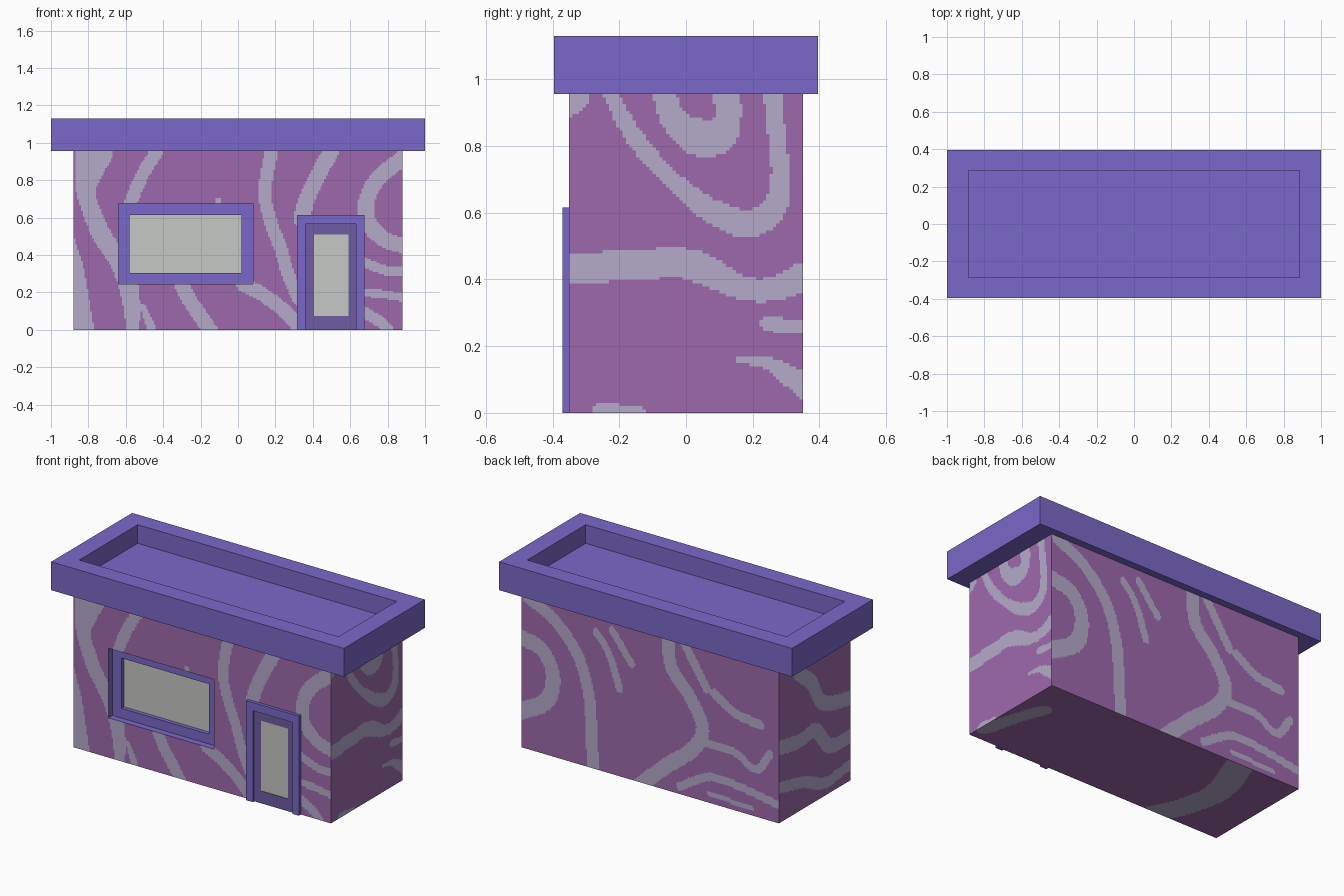
import bpy, bmesh, math
from mathutils import Vector

if "Cube" in bpy.data.objects:
    bpy.data.objects.remove(bpy.data.objects["Cube"])


def material(name, rgb):
    m = bpy.data.materials.new(name)
    lin = [((c / 255 + 0.055) / 1.055) ** 2.4 for c in rgb]
    m.diffuse_color = (*lin, 1)
    m.use_nodes = True
    m.node_tree.nodes["Principled BSDF"].inputs["Base Color"].default_value = m.diffuse_color
    return m


TRIM = material("violet trim", (122, 104, 200))
WALL = material("plum wall", (157, 105, 172))
STRIPE = material("pale lavender stripe", (181, 170, 202))
DOOR = material("dark violet door", (110, 92, 163))
GLASS = material("grey glass", (198, 200, 197))


def finish(name, bm, mats):
    me = bpy.data.meshes.new(name)
    bm.to_mesh(me)
    bm.free()
    for m in mats:
        me.materials.append(m)
    ob = bpy.data.objects.new(name, me)
    bpy.context.collection.objects.link(ob)
    return ob


def stepped(name, loops, mats, bottom=False):
    """Bridge a chain of four-corner loops; the last loop is capped with the last material."""
    bm = bmesh.new()
    rings = [[bm.verts.new(p) for p in lp] for lp in loops]
    for a, b in zip(rings, rings[1:]):
        for i in range(4):
            j = (i + 1) % 4
            bm.faces.new((a[i], a[j], b[j], b[i]))
    bm.faces.new(rings[-1]).material_index = len(mats) - 1
    if bottom:
        bm.faces.new(rings[0][::-1])
    return finish(name, bm, mats)


def front_rect(x0, x1, z0, z1, y):
    return [(x0, y, z0), (x1, y, z0), (x1, y, z1), (x0, y, z1)]


def flat_rect(hx, hy, z):
    return [(-hx, -hy, z), (hx, -hy, z), (hx, hy, z), (-hx, hy, z)]


HX, HY, H = 0.88, 0.35, 0.955
WIN = (-0.64, 0.08, 0.245, 0.675)

# Painted stripes: (radius, centre line points), a point may add its own radius
FRONT = [
    (.05, [(-.765, .96, .10), (-.80, .83, .07), (-.81, .72), (-.74, .53), (-.64, .37), (-.58, .21), (-.56, 0, .035)]),
    (.05, [(-.90, .50, .02), (-.875, .32), (-.85, 0, .08)]),
    (.035, [(-.43, .96), (-.51, .83), (-.58, .67)]),
    (.025, [(-.51, .13, .015), (-.46, 0)]),
    (.04, [(-.30, .24), (-.26, .16), (-.15, 0)]),
    (.035, [(.18, .96), (.145, .75), (.17, .59), (.23, .43), (.27, .29), (.33, .16)]),
    (.038, [(.03, .24), (.13, .19), (.25, .10), (.33, .01)]),
    (.043, [(.50, .96), (.43, .83), (.365, .69), (.34, .59)]),
    (.043, [(.87, .91), (.75, .81), (.685, .68), (.705, .56), (.79, .48), (.89, .45)]),
    (.025, [(.66, .37), (.78, .32), (.89, .31)]),
    (.022, [(.66, .20), (.78, .19), (.89, .17)]),
    (.03, [(.66, .10), (.75, .05), (.80, 0)]),
    (.014, [(-.11, .69), (-.10, .69)]),
]
RIGHT = [
    (.04, [(-.07, .96, .033), (-.03, .87), (.04, .825, .055), (.11, .825), (.125, .89), (.123, .96)]),
    (.027, [(-.228, .96, .02), (-.16, .835), (-.05, .705), (.07, .61, .035), (.185, .567, .042), (.265, .615, .036),
            (.282, .714), (.27, .85), (.258, .96)]),
    (.045, [(-.36, .435), (-.17, .44), (-.02, .45), (.07, .423), (.16, .378, .036), (.25, .37, .036), (.36, .41)]),
    (.022, [(.245, .265), (.36, .255)]),
    (.02, [(.16, .16, .01), (.25, .145), (.36, .08, .04)]),
    (.02, [(-.26, .01), (-.14, 0)]),
    (.035, [(-.36, .92), (-.325, .94)]),
]
BACK = [
    (.05, [(.89, .68), (.74, .64), (.665, .50), (.71, .33), (.89, .22)]),
    (.04, [(.84, .94), (.66, .85), (.50, .68), (.42, .45), (.40, .20), (.39, 0)]),
    (.025, [(.37, .85), (.28, .735), (.21, .54)]),
    (.025, [(.26, .89), (.127, .716)]),
    (.045, [(-.12, .96), (-.145, .77), (-.27, .62), (-.36, .45), (-.29, .30), (-.10, .14), (.07, -.02)]),
    (.03, [(-.22, .96), (-.29, .85), (-.387, .70)]),
    (.03, [(-.44, .683), (-.58, .60), (-.75, .575)]),
    (.025, [(-.37, .365), (-.58, .357), (-.72, .29), (-.82, .41)]),
    (.025, [(-.20, .047), (-.41, .16), (-.61, .155), (-.89, .11)]),
    (.015, [(-.40, .06), (-.70, .04)]),
]
LEFT = [
    (.045, [(.20, .96), (.17, .87), (.025, .74), (-.055, .60), (-.20, .537), (-.36, .51)]),
    (.045, [(.36, .465), (.14, .43), (0, .44), (-.15, .29), (-.36, .27)]),
    (.035, [(.36, .22), (.10, .16), (-.10, .08), (-.36, .10)]),
]
BASE = [
    (.085, [(-.46, .36), (-.56, .06), (-.53, -.18), (-.45, -.36)]),
    (.05, [(.85, -.25), (.80, -.05), (.74, .11)]),
]


def samples(radius, pts):
    """Catmull-Rom points along a stripe, each with its own radius."""
    p = [Vector((*q, radius)[:3] if len(q) == 2 else q) for q in pts]
    p = [2 * p[0] - p[1]] + p + [2 * p[-1] - p[-2]]
    for a, b, c, d in zip(p, p[1:], p[2:], p[3:]):
        n = max(2, int((c - b).length / 0.006))
        for i in range(n + 1):
            t = i / n
            yield 0.5 * (2 * b + (c - a) * t + (2 * a - 5 * b + 4 * c - d) * t * t
                         + (3 * b - a - 3 * c + d) * t ** 3)


def steps(lo, hi, extra=()):
    n = round((hi - lo) / 0.01)
    return sorted({round(lo + (hi - lo) * i / n, 4) for i in range(n + 1)} | set(extra))


def panel(bm, us, vs, place, stripes, flip=False, hole=None):
    """A fine flat grid whose cells are coloured by distance to the stripes."""
    mu = [(a + b) / 2 for a, b in zip(us, us[1:])]
    mv = [(a + b) / 2 for a, b in zip(vs, vs[1:])]
    painted = set()
    for s in stripes:
        for x, y, r in samples(*s):
            i0 = int((x - r - us[0]) / 0.01) - 3
            j0 = int((y - r - vs[0]) / 0.01) - 3
            k = int(2 * r / 0.01) + 8
            for i in range(max(0, i0), min(len(mu), i0 + k)):
                for j in range(max(0, j0), min(len(mv), j0 + k)):
                    if (mu[i] - x) ** 2 + (mv[j] - y) ** 2 < r * r:
                        painted.add((i, j))
    grid = [[bm.verts.new(place(u, v)) for v in vs] for u in us]
    for i, u in enumerate(mu):
        for j, v in enumerate(mv):
            if hole and hole[0] < u < hole[1] and hole[2] < v < hole[3]:
                continue
            q = [grid[i][j], grid[i + 1][j], grid[i + 1][j + 1], grid[i][j + 1]]
            bm.faces.new(q[::-1] if flip else q).material_index = int((i, j) in painted)


# Striped body: four walls and the base
bm = bmesh.new()
xs, ys = steps(-HX, HX), steps(-HY, HY)
zs = steps(0, H, WIN[2:])
panel(bm, steps(-HX, HX, WIN[:2]), zs, lambda u, v: (u, -HY, v), FRONT, hole=WIN)
panel(bm, ys, zs, lambda u, v: (HX, u, v), RIGHT)
panel(bm, xs, zs, lambda u, v: (u, HY, v), BACK, flip=True)
panel(bm, ys, zs, lambda u, v: (-HX, u, v), LEFT, flip=True)
panel(bm, xs, ys, lambda u, v: (u, v, 0), BASE, flip=True)
loose = [v for v in bm.verts if not v.link_faces]
bmesh.ops.delete(bm, geom=loose, context='VERTS')
bmesh.ops.remove_doubles(bm, verts=bm.verts, dist=0.0005)
finish("striped_walls", bm, [WALL, STRIPE])

# Flat roof with a sunken top
stepped("roof", [flat_rect(1, 0.395, H), flat_rect(1, 0.395, 1.13),
                 flat_rect(0.885, 0.285, 1.13), flat_rect(0.885, 0.285, 1.015)], [TRIM], bottom=True)

# Recessed shop window
inner = (-0.58, 0.02, 0.305, 0.615)
stepped("window", [front_rect(*WIN, -HY), front_rect(*WIN, -0.31),
                   front_rect(*inner, -0.31), front_rect(*inner, -0.285)], [TRIM, GLASS])

# Door leaf with a glass pane
leaf, pane = (0.36, 0.63, 0, 0.565), (0.405, 0.59, 0.075, 0.51)
stepped("door", [front_rect(*leaf, -HY), front_rect(*leaf, -0.356),
                 front_rect(*pane, -0.356), front_rect(*pane, -0.352)], [DOOR, GLASS])

# Door frame: an upside-down U pushed out from the wall
bm = bmesh.new()
profile = [(.315, 0), (.36, 0), (.36, .565), (.63, .565), (.63, 0), (.675, 0), (.675, .615), (.315, .615)]
face = bm.faces.new([bm.verts.new((x, -HY, z)) for x, z in profile])
out = bmesh.ops.extrude_face_region(bm, geom=[face])["geom"]
bmesh.ops.translate(bm, vec=(0, -0.02, 0), verts=[g for g in out if isinstance(g, bmesh.types.BMVert)])
bmesh.ops.recalc_face_normals(bm, faces=bm.faces)
finish("door_frame", bm, [TRIM])
